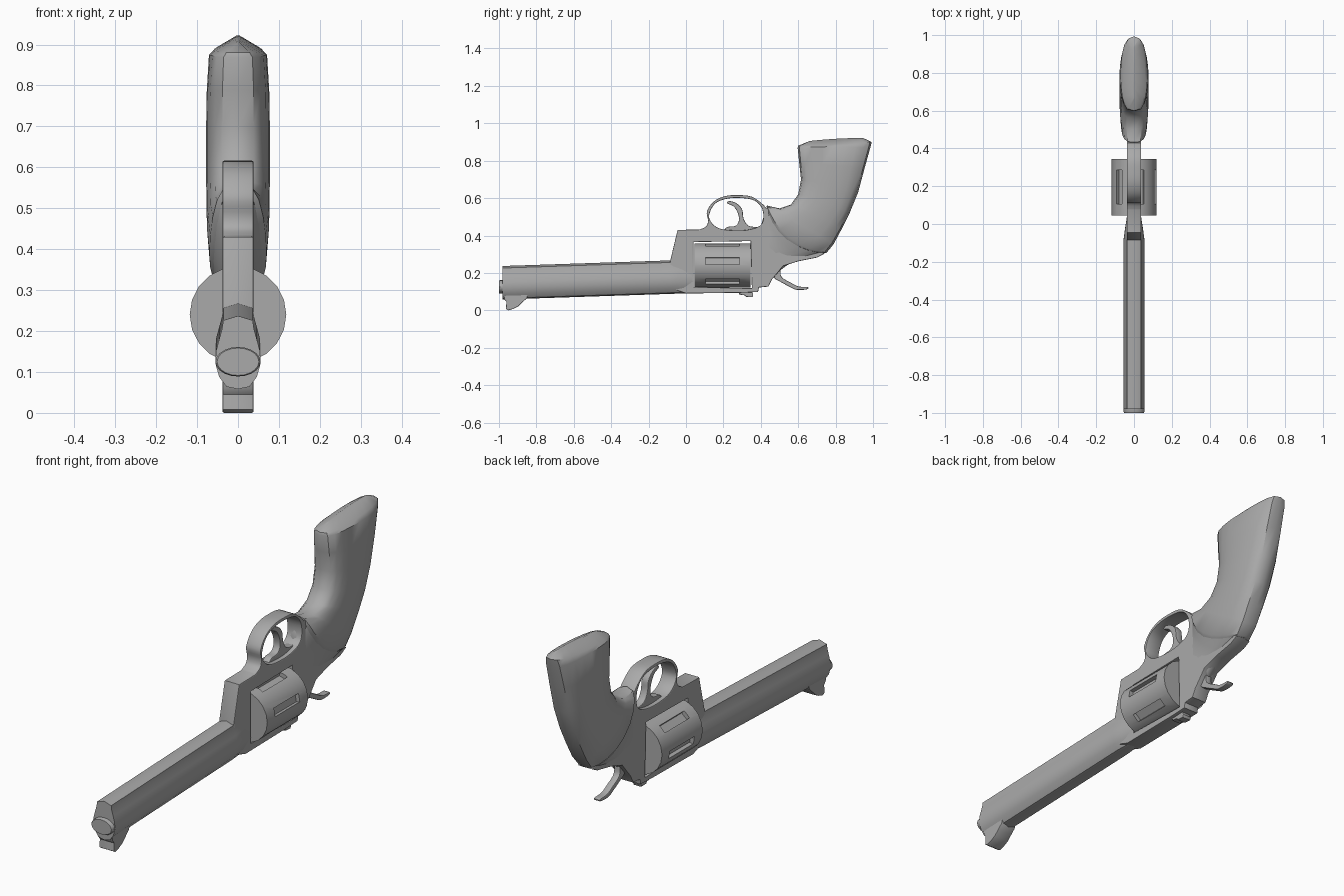
import bpy, bmesh, math
from mathutils import Matrix, Vector

if "Cube" in bpy.data.objects:
    bpy.data.objects.remove(bpy.data.objects["Cube"])

steel = bpy.data.materials.new("grey_steel")
steel.diffuse_color = (0.4, 0.4, 0.4, 1)
steel.use_nodes = True
steel.node_tree.nodes["Principled BSDF"].inputs["Base Color"].default_value = steel.diffuse_color


def finish(ob, angle=35):
    ob.data.materials.clear()
    ob.data.materials.append(steel)
    bpy.ops.object.select_all(action='DESELECT')
    ob.select_set(True)
    bpy.context.view_layer.objects.active = ob
    bpy.ops.object.shade_smooth_by_angle(angle=math.radians(angle))
    return ob


def smooth(pts, closed=True, n=4):
    """Catmull-Rom curve through the points."""
    p = [Vector(q) for q in pts]
    m, out = len(p), []
    for i in range(m if closed else m - 1):
        if closed:
            a, b, c, d = (p[(i + k) % m] for k in (-1, 0, 1, 2))
        else:
            a, b, c, d = (p[min(max(i + k, 0), m - 1)] for k in (-1, 0, 1, 2))
        for s in range(n):
            t = s / n
            out.append(0.5 * (2 * b + (c - a) * t + (2 * a - 5 * b + 4 * c - d) * t * t
                              + (3 * b - a - 3 * c + d) * t ** 3))
    return out if closed else out + [p[-1]]


def plate(name, outlines, half, bevel=0.004):
    """Side outline in (y, z), with optional holes, thickened along x."""
    cu = bpy.data.curves.new(name, 'CURVE')
    cu.dimensions, cu.fill_mode = '2D', 'BOTH'
    cu.extrude, cu.bevel_depth, cu.offset = half - bevel, bevel, -bevel
    cu.bevel_resolution = 1
    for pts in outlines:
        sp = cu.splines.new('POLY')
        sp.points.add(len(pts) - 1)
        for q, p in zip(sp.points, pts):
            q.co = (p[0], p[1], 0, 1)
        sp.use_cyclic_u = True
    ob = bpy.data.objects.new(name, cu)
    bpy.context.collection.objects.link(ob)
    bpy.ops.object.select_all(action='DESELECT')
    ob.select_set(True)
    bpy.context.view_layer.objects.active = ob
    bpy.ops.object.convert(target='MESH')
    ob = bpy.context.object
    ob.data.transform(Matrix(((0, 0, 1, 0), (1, 0, 0, 0), (0, 1, 0, 0), (0, 0, 0, 1))))
    return finish(ob)


def loft(name, rings, angle=35):
    """Skin between closed rings of equal length, capped at both ends."""
    bm = bmesh.new()
    vs = [[bm.verts.new(p) for p in r] for r in rings]
    n = len(rings[0])
    for a, b in zip(vs, vs[1:]):
        for i in range(n):
            j = (i + 1) % n
            bm.faces.new((a[i], a[j], b[j], b[i]))
    bm.faces.new(vs[0])
    bm.faces.new(vs[-1])
    bmesh.ops.recalc_face_normals(bm, faces=bm.faces)
    me = bpy.data.meshes.new(name)
    bm.to_mesh(me)
    bm.free()
    ob = bpy.data.objects.new(name, me)
    bpy.context.collection.objects.link(ob)
    return finish(ob, angle)


def slab(front, mid, back, hw, n=20, power=0.6):
    """Rounded cross-section whose centre line runs front-mid-back in (y, z)."""
    f, m, b = Vector(front), Vector(mid), Vector(back)
    ring = []
    for i in range(n):
        a = 2 * math.pi * i / n
        t = 0.5 - 0.5 * math.cos(a)
        p = f * (1 - t) * (1 - 2 * t) + m * 4 * t * (1 - t) + b * t * (2 * t - 1)
        s = math.sin(a)
        ring.append((hw * math.copysign(abs(s) ** power, s), p.x, p.y))
    return ring


# Barrel: one section, rising slightly toward the frame and narrowing into it
half = [(0, .058), (.028, .064), (.046, .088), (.055, .12), (.054, .15),
        (.046, .18), (.039, .205), (.036, .226), (0, .237)]
section = half + [(-x, z) for x, z in half[-2:0:-1]]
loft("barrel", [[(x * k, y, z + 0.03 * (y + 0.98) / 0.9) for x, z in section]
                for y, k in ((-.98, 1), (-.08, 1), (-.03, .88), (.04, .68))])

# Muzzle ring
loft("muzzle", [[(.055 * k * math.cos(a), y, .125 + .036 * k * math.sin(a))
                 for a in (2 * math.pi * i / 20 for i in range(20))]
                for y, k in ((-1, .93), (-.995, 1), (-.96, 1))])

# Front sight
plate("front_sight", [[(-.975, .10), (-.972, .06), (-.96, .045), (-.963, .008), (-.95, 0),
                       (-.925, .007), (-.895, .022), (-.872, .045), (-.85, .065), (-.84, .10)]], .038)

# Frame with cylinder window and trigger guard opening
guard = smooth([(.075, .432), (.108, .45), (.118, .48), (.112, .53), (.15, .583), (.21, .611),
                (.28, .616), (.35, .608), (.405, .572), (.43, .545)], False)
outer = [(-.085, .12), (-.085, .262), (-.045, .43)] + guard + [
    (.50, .54), (.56, .50), (.70, .33), (.74, .303), (.70, .282), (.60, .262), (.52, .237),
    (.49, .20), (.46, .165), (.44, .127), (.39, .122), (.385, .098), (.30, .094), (0, .09)]
opening = smooth([(.124, .51), (.136, .47), (.17, .442), (.22, .43), (.31, .428), (.385, .446),
                  (.412, .48), (.408, .54), (.37, .585), (.30, .60), (.22, .597), (.155, .57)])
window = [(.04, .125), (.352, .118), (.345, .37), (.04, .365)]
plate("frame", [outer, opening, window], .038)

# Flared tang joining frame and grip
loft("tang", [slab((.40, .45), (.43, .33), (.47, .19), .037, power=.5),
              slab((.415, .50), (.47, .35), (.56, .255), .040),
              slab((.425, .53), (.51, .365), (.66, .275), .050),
              slab((.435, .55), (.55, .375), (.742, .305), .060)], 60)

# Grip
loft("grip", [slab((.43, .555), (.54, .372), (.742, .306), .055),
              slab((.433, .56), (.55, .39), (.752, .308), .070),
              slab((.50, .545), (.62, .455), (.79, .355), .076),
              slab((.56, .565), (.69, .515), (.83, .43), .077),
              slab((.60, .62), (.74, .58), (.875, .52), .078),
              slab((.615, .70), (.765, .67), (.92, .63), .078),
              slab((.605, .79), (.78, .775), (.955, .76), .077),
              slab((.597, .868), (.79, .875), (.985, .868), .071),
              slab((.60, .88), (.79, .887), (.993, .90), .058),
              slab((.66, .905), (.80, .917), (.945, .922), .006)], 40)

# Trigger and hammer
plate("trigger", [smooth([(.215, .42), (.22, .445), (.265, .452), (.283, .48), (.277, .52),
                          (.255, .555), (.22, .572), (.232, .584), (.27, .572), (.30, .54),
                          (.308, .49), (.335, .452), (.395, .442), (.40, .42)])], .018)
plate("hammer", [smooth([(.45, .22), (.47, .175), (.50, .155), (.55, .128), (.59, .110), (.645, .112),
                         (.65, .124), (.60, .128), (.56, .148), (.51, .18), (.50, .23)])], .016)

# Rear sight and its screw
plate("rear_sight", [[(.28, .10), (.285, .084), (.315, .080), (.32, .072), (.355, .070),
                      (.36, .082), (.352, .10)]], .022)

# Cylinder with six slots cut around it
R, CZ = .118, .24
bpy.ops.mesh.primitive_cylinder_add(vertices=20, radius=R, depth=.298,
                                    location=(0, .195, CZ), rotation=(math.pi / 2, 0, 0))
cyl = bpy.context.object
cyl.name = "cylinder"
bm = bmesh.new()
for k in range(6):
    a = math.radians(12 + 60 * k)
    bmesh.ops.create_cube(bm, size=1, matrix=Matrix.Translation((R * math.cos(a), .195, CZ + R * math.sin(a)))
                          @ Matrix.Rotation(-a, 4, 'Y') @ Matrix.Diagonal((.04, .18, .038, 1)))
me = bpy.data.meshes.new("slot_cutter")
bm.to_mesh(me)
bm.free()
cutter = bpy.data.objects.new("slot_cutter", me)
bpy.context.collection.objects.link(cutter)
cutter.hide_render = True
mod = cyl.modifiers.new("slots", 'BOOLEAN')
mod.object, mod.solver = cutter, 'EXACT'
bpy.context.view_layer.objects.active = cyl
bpy.ops.object.modifier_apply(modifier=mod.name)
bpy.data.objects.remove(cutter)
finish(cyl, 30)
